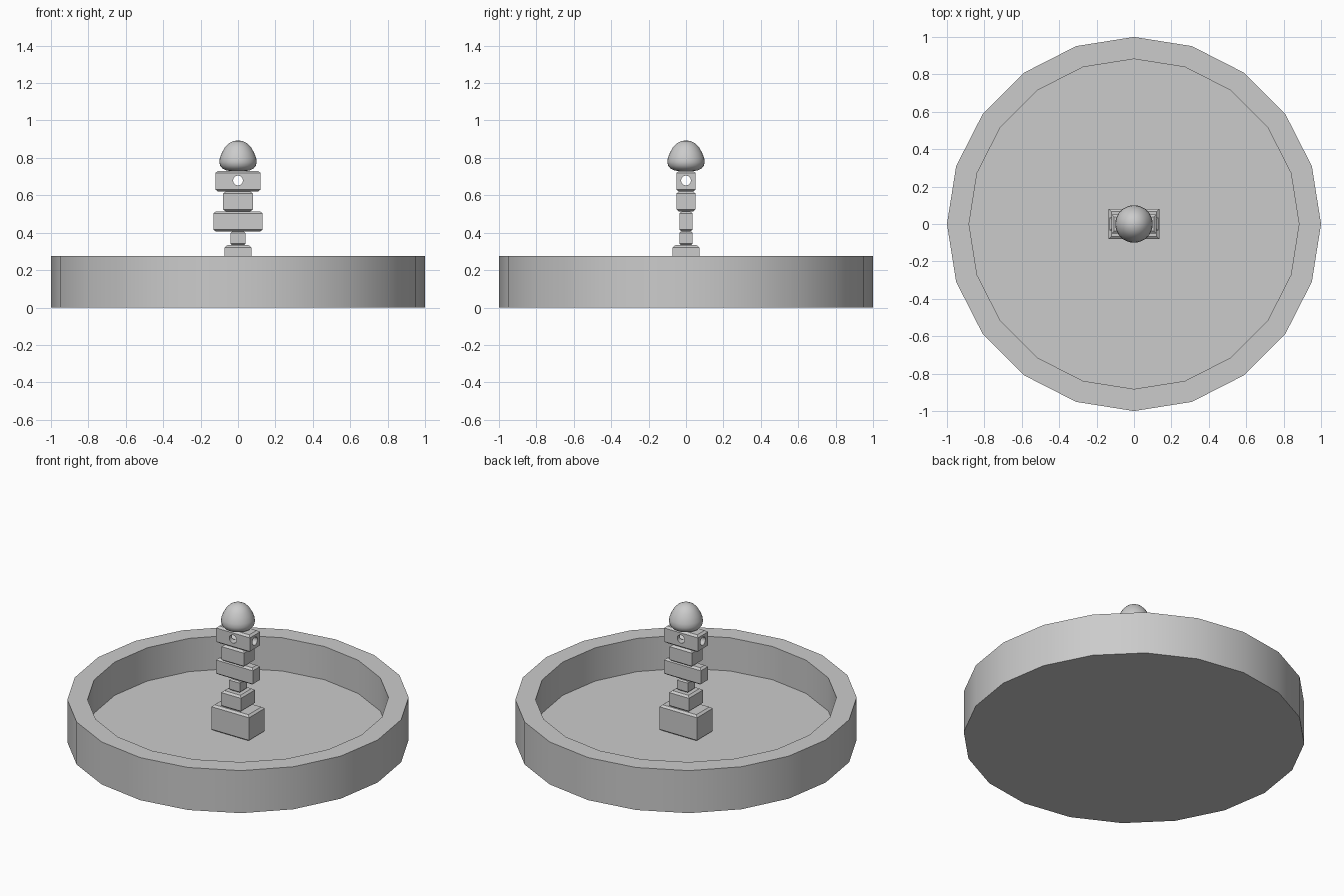
import bpy, bmesh, math

if "Cube" in bpy.data.objects:
    bpy.data.objects.remove(bpy.data.objects["Cube"])


def finish(bm, name, smooth=False):
    bmesh.ops.remove_doubles(bm, verts=bm.verts, dist=1e-5)
    bmesh.ops.recalc_face_normals(bm, faces=bm.faces)
    mesh = bpy.data.meshes.new(name)
    bm.to_mesh(mesh)
    bm.free()
    obj = bpy.data.objects.new(name, mesh)
    bpy.context.collection.objects.link(obj)
    if smooth:
        bpy.ops.object.select_all(action='DESELECT')
        bpy.context.view_layer.objects.active = obj
        obj.select_set(True)
        bpy.ops.object.shade_smooth_by_angle(angle=math.radians(35))
    return obj


def loft(bm, rings):
    """Skin a list of closed rings and cap both ends."""
    rings = [[bm.verts.new(p) for p in r] for r in rings]
    for a, b in zip(rings, rings[1:]):
        n = len(a)
        for i in range(n):
            j = (i + 1) % n
            bm.faces.new((a[i], a[j], b[j], b[i]))
    bm.faces.new(rings[0][::-1])
    bm.faces.new(rings[-1])


def lathe(name, profile, sides):
    bm = bmesh.new()
    angles = [2 * math.pi * i / sides for i in range(sides)]
    loft(bm, [[(r * math.cos(a), r * math.sin(a), z) for a in angles]
              for r, z in profile])
    return finish(bm, name, True)


def block(name, hx, hy, z0, z1, inset=0.014, drop=0.011):
    """Box with chamfered top and bottom edges."""
    bm = bmesh.new()
    levels = [(z0, inset), (z0 + drop, 0), (z1 - drop, 0), (z1, inset)]
    loft(bm, [[(sx * (hx - i), sy * (hy - i), z)
               for sx, sy in ((-1, -1), (1, -1), (1, 1), (-1, 1))]
              for z, i in levels])
    return finish(bm, name)


# Twenty-sided basin with a sunken floor
lathe("basin", [(1, 0), (1, 0.275), (0.882, 0.275), (0.882, 0.06)], 20)

# Stacked column blocks, bottom to top
block("plinth", 0.135, 0.08, 0.06, 0.228)
block("pedestal", 0.071, 0.071, 0.228, 0.333)
block("neck", 0.039, 0.036, 0.333, 0.406, 0.008, 0.008)
block("lower_arm", 0.132, 0.036, 0.406, 0.514)
block("middle_block", 0.08, 0.052, 0.514, 0.62)
spout = block("spout_block", 0.121, 0.052, 0.62, 0.73)

# Crossed round holes through the spout block
for axis, rot in (("x", (0, math.pi / 2, 0)), ("y", (math.pi / 2, 0, 0))):
    bpy.ops.mesh.primitive_cylinder_add(vertices=24, radius=0.026, depth=0.5,
                                        location=(0, 0, 0.679), rotation=rot)
    cutter = bpy.context.object
    cutter.name = "hole_cutter_" + axis
    cutter.hide_render = True
    cutter.hide_set(True)
    mod = spout.modifiers.new("hole_" + axis, 'BOOLEAN')
    mod.operation = 'DIFFERENCE'
    mod.solver = 'EXACT'
    mod.object = cutter

# Smooth rounded finial
lathe("finial", [(0.03, 0.729), (0.06, 0.732), (0.082, 0.742), (0.095, 0.758),
                 (0.1, 0.777), (0.097, 0.8), (0.086, 0.828), (0.07, 0.856),
                 (0.05, 0.877), (0.027, 0.889), (0.006, 0.893)], 32)
